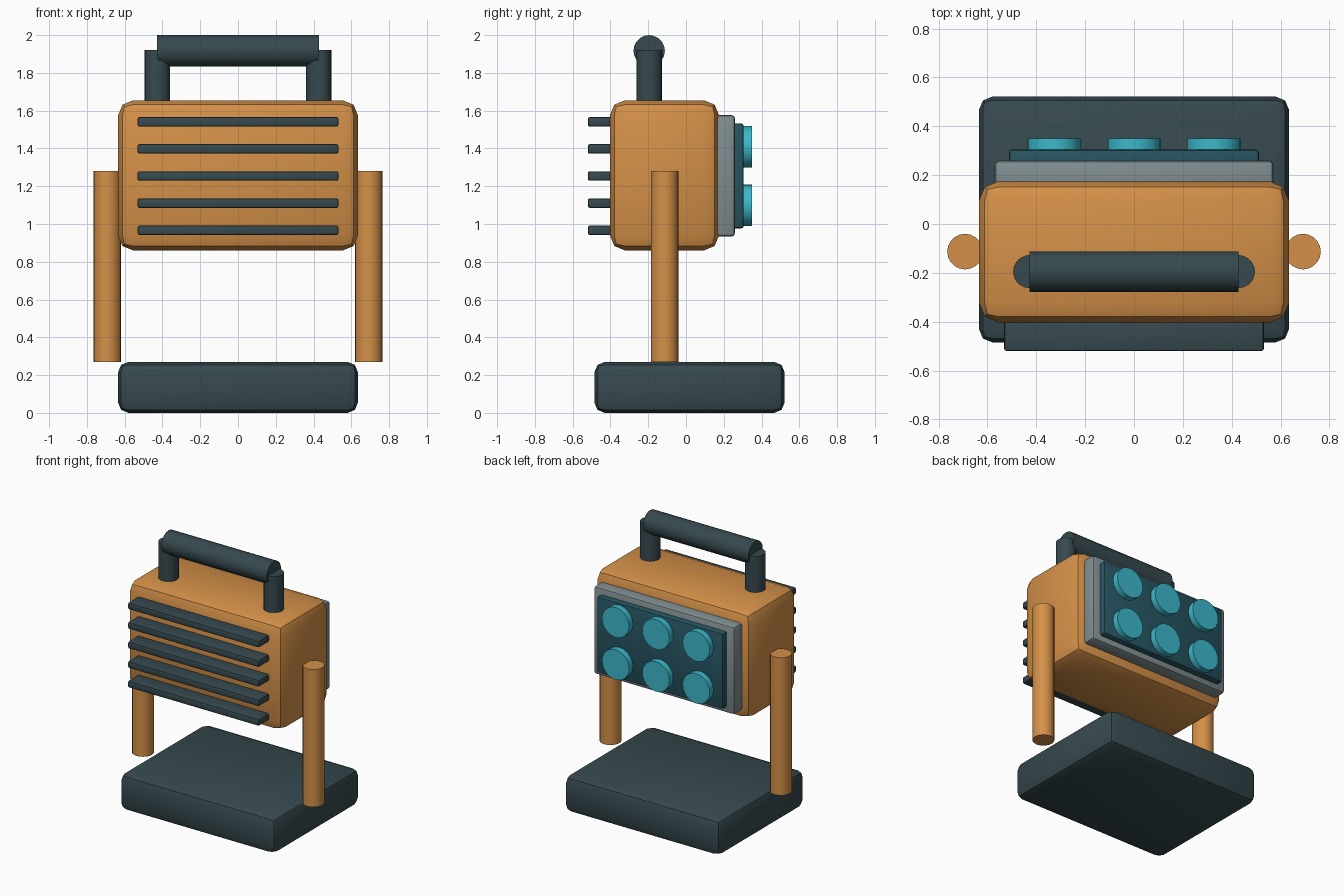
import bpy
import math

if "Cube" in bpy.data.objects:
    bpy.data.objects.remove(bpy.data.objects["Cube"])


def material(name, rgb):
    m = bpy.data.materials.new(name)
    m.diffuse_color = (*rgb, 1)
    m.use_nodes = True
    m.node_tree.nodes["Principled BSDF"].inputs["Base Color"].default_value = m.diffuse_color
    return m


ORANGE = material("orange paint", (0.66, 0.28, 0.065))
DARK = material("dark slate", (0.037, 0.067, 0.078))
GREY = material("grey metal", (0.22, 0.27, 0.28))
TEAL = material("dark teal", (0.020, 0.09, 0.12))
CYAN = material("cyan glass", (0.045, 0.48, 0.60))


def finish(obj, name, mat):
    obj.name = name
    obj.data.materials.append(mat)
    bpy.ops.object.shade_smooth_by_angle(angle=math.radians(30))
    return obj


def box(name, mat, x, y, z, bevel):
    """Box spanning (min, max) on each axis, with two-step rounded edges."""
    spans = (x, y, z)
    bpy.ops.mesh.primitive_cube_add(size=1, location=[(a + b) / 2 for a, b in spans])
    obj = bpy.context.object
    obj.scale = [b - a for a, b in spans]
    bpy.ops.object.transform_apply(location=False, rotation=False, scale=True)
    mod = obj.modifiers.new("rounded edges", 'BEVEL')
    mod.width = bevel
    mod.segments = 2
    bpy.ops.object.modifier_apply(modifier=mod.name)
    return finish(obj, name, mat)


def rod(name, mat, radius, centre, length, axis='z', sides=20):
    turn = {'x': (0, math.pi / 2, 0), 'y': (math.pi / 2, 0, 0), 'z': (0, 0, 0)}[axis]
    bpy.ops.mesh.primitive_cylinder_add(vertices=sides, radius=radius, depth=length,
                                        location=centre, rotation=turn)
    return finish(bpy.context.object, name, mat)


# Base and lamp housing
box("base", DARK, (-0.635, 0.635), (-0.485, 0.522), (0, 0.27), 0.055)
box("housing", ORANGE, (-0.635, 0.635), (-0.403, 0.175), (0.86, 1.655), 0.08)

# Side legs and handle posts
for side, label in ((-1, "left"), (1, "right")):
    rod(f"{label}_leg", ORANGE, 0.073, (side * 0.692, -0.113, 0.775), 1.01)
    rod(f"{label}_handle_post", DARK, 0.068, (side * 0.427, -0.195, 1.77), 0.30)

# Handle grip
rod("handle_grip", DARK, 0.083, (0, -0.195, 1.917), 0.855, 'x')

# Cooling fins on the front
for i in range(5):
    z = 0.967 + i * 0.1435
    box(f"cooling_fin_{i + 1}", DARK, (-0.532, 0.532), (-0.52, -0.38),
        (z - 0.025, z + 0.025), 0.01)

# Lamp frame, panel and lenses on the back
box("lamp_frame", GREY, (-0.572, 0.572), (0.12, 0.26), (0.933, 1.577), 0.02)
box("lamp_panel", TEAL, (-0.512, 0.512), (0.20, 0.305), (0.977, 1.532), 0.012)
for row, z in enumerate((1.10, 1.41)):
    for col in range(3):
        rod(f"lens_{row + 1}_{col + 1}", CYAN, 0.11,
            ((col - 1) * 0.327, 0.315, z), 0.07, 'y', 24)
